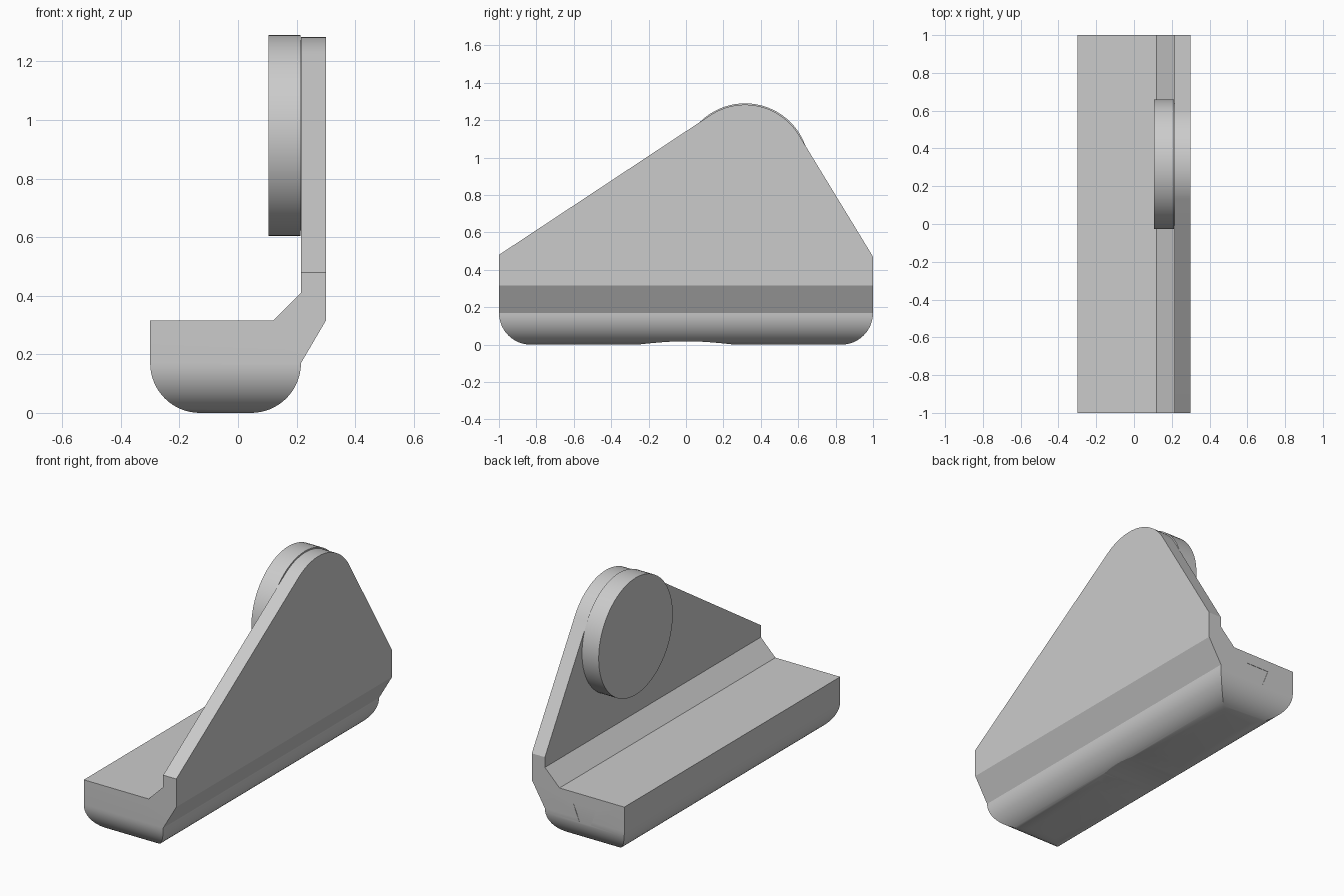
import bpy, bmesh
from math import pi, sin, cos, atan2, asin, hypot, radians

cube = bpy.data.objects.get("Cube")
if cube:
    bpy.data.objects.remove(cube, do_unlink=True)

grey = bpy.data.materials.new("light grey")
grey.use_nodes = True
colour = (0.6, 0.6, 0.6, 1)
grey.diffuse_color = colour
grey.node_tree.nodes["Principled BSDF"].inputs["Base Color"].default_value = colour


def arc(cx, cz, r, start, end, n):
    return [(cx + r * cos(start + (end - start) * i / n),
             cz + r * sin(start + (end - start) * i / n)) for i in range(n + 1)]


def prism(name, profile, axis, low, high):
    """Extrude a closed profile (horizontal, z) along x or y."""
    bm = bmesh.new()
    place = (lambda a, z: (low, a, z)) if axis == "x" else (lambda a, z: (a, low, z))
    face = bm.faces.new([bm.verts.new(place(a, z)) for a, z in profile])
    out = bmesh.ops.extrude_face_region(bm, geom=[face])
    shift = (high - low, 0, 0) if axis == "x" else (0, high - low, 0)
    bmesh.ops.translate(bm, vec=shift,
                        verts=[v for v in out["geom"] if isinstance(v, bmesh.types.BMVert)])
    bmesh.ops.recalc_face_normals(bm, faces=bm.faces)
    mesh = bpy.data.meshes.new(name)
    bm.to_mesh(mesh)
    bm.free()
    mesh.materials.append(grey)
    obj = bpy.data.objects.new(name, mesh)
    bpy.context.collection.objects.link(obj)
    return obj


def activate(obj):
    bpy.ops.object.select_all(action="DESELECT")
    obj.select_set(True)
    bpy.context.view_layer.objects.active = obj


def cut(target, cutter, operation):
    mod = target.modifiers.new("cut", "BOOLEAN")
    mod.operation, mod.object, mod.solver = operation, cutter, "EXACT"
    activate(target)
    bpy.ops.object.modifier_apply(modifier=mod.name)
    bpy.data.objects.remove(cutter, do_unlink=True)


def smooth(obj):
    activate(obj)
    bpy.ops.object.shade_smooth_by_angle(angle=radians(25))


R = 0.17                       # rounding of the lower edges
CY, CZ = 0.316, 0.947          # centre of the disc and rounded wall top
WALL_R, DISC_R = 0.336, 0.343

# Cross-section of base, fillet and upright wall
section = [(-0.3, 0.315), (0.12, 0.315), (0.215, 0.41), (0.215, 1.4),
           (0.3, 1.4), (0.3, 0.315)]
section += arc(0.215 - R, R, R, 0, -pi / 2, 16)
section += arc(-0.3 + R, R, R, -pi / 2, -pi, 16)
bracket = prism("bracket_body", section, "y", -1, 1)

# Side outline: wall slopes tangent to the round top, round ends, shallow arch below
def tangent_angle(y, z, side):
    dy, dz = CY - y, CZ - z
    d = hypot(dy, dz)
    return atan2(dz, dy) + side * (asin(WALL_R / d) + pi / 2)

right_end = tangent_angle(1, 0.47, -1)
left_end = tangent_angle(-1, 0.48, 1)
right_end = (right_end + pi) % (2 * pi) - pi
outline = [(1, 0.47)] + arc(CY, CZ, WALL_R, right_end, left_end, 40) + [(-1, 0.48)]
outline += arc(-1 + R, R, R, pi, 1.5 * pi, 16)
outline += [(-0.26 + 0.52 * i / 16, 0.018 * sin(pi * i / 16)) for i in range(17)]
outline += arc(1 - R, R, R, -pi / 2, 0, 16)
cut(bracket, prism("side_outline", outline, "x", -0.5, 0.5), "INTERSECT")

# Very shallow dovetail recess on the back end
dovetail = [(-0.122, 0.25), (0.031, 0.25), (-0.02, 0.12), (-0.071, 0.12)]
cut(bracket, prism("dovetail_cutter", dovetail, "y", 0.998, 1.1), "DIFFERENCE")
smooth(bracket)

# Round disc mounted on the inner side of the wall
disc = prism("mounting_disc", arc(CY, CZ, DISC_R, 0, 2 * pi, 72)[:-1], "x", 0.105, 0.213)
smooth(disc)

# Narrow hub joining disc and wall
hub = prism("disc_hub", arc(CY, CZ, 0.325, 0, 2 * pi, 72)[:-1], "x", 0.2, 0.22)
smooth(hub)
